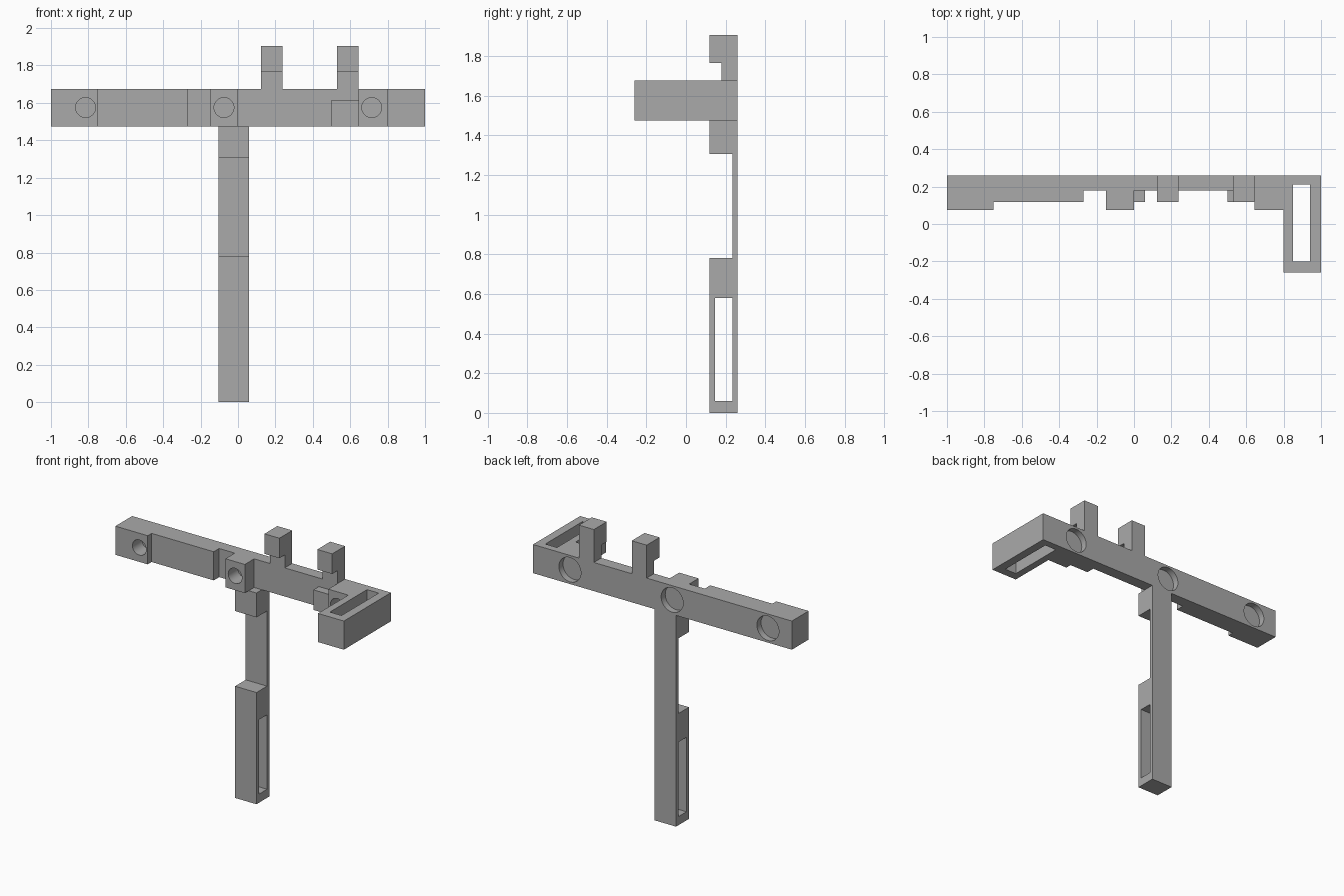
import bpy, bmesh
from mathutils import Matrix, Vector

if "Cube" in bpy.data.objects:
    bpy.data.objects.remove(bpy.data.objects["Cube"], do_unlink=True)

GREY = (0.4, 0.4, 0.4, 1)
grey = bpy.data.materials.new("plain grey")
grey.use_nodes = True
grey.diffuse_color = GREY
grey.node_tree.nodes["Principled BSDF"].inputs["Base Color"].default_value = GREY


def finish(name, bm):
    bmesh.ops.recalc_face_normals(bm, faces=bm.faces)
    mesh = bpy.data.meshes.new(name)
    bm.to_mesh(mesh)
    bm.free()
    mesh.materials.append(grey)
    obj = bpy.data.objects.new(name, mesh)
    bpy.context.collection.objects.link(obj)
    return obj


def prism(name, axis, profile, low, high):
    """Extrude a profile along x (points are y, z) or z (points are x, y)."""
    place = (lambda a, b: (low, a, b)) if axis == "x" else (lambda a, b: (a, b, low))
    push = (high - low, 0, 0) if axis == "x" else (0, 0, high - low)
    bm = bmesh.new()
    face = bm.faces.new([bm.verts.new(place(a, b)) for a, b in profile])
    grown = bmesh.ops.extrude_face_region(bm, geom=[face])["geom"]
    bmesh.ops.translate(bm, vec=push, verts=[g for g in grown if isinstance(g, bmesh.types.BMVert)])
    return finish(name, bm)


def rect(a0, a1, b0, b1):
    return [(a0, b0), (a1, b0), (a1, b1), (a0, b1)]


def drill(name, x, y0, y1, radius):
    bm = bmesh.new()
    turn = Matrix.Translation(Vector((x, (y0 + y1) / 2, HOLE_Z))) @ Matrix.Rotation(1.5707963, 4, "X")
    bmesh.ops.create_cone(bm, cap_ends=True, segments=48, radius1=radius, radius2=radius,
                          depth=y1 - y0, matrix=turn)
    return finish(name, bm)


def cut(obj, cutters):
    for cutter in cutters:
        mod = obj.modifiers.new("cut", "BOOLEAN")
        mod.operation, mod.solver, mod.object = "DIFFERENCE", "EXACT", cutter
    bpy.context.view_layer.update()
    graph = bpy.context.evaluated_depsgraph_get()
    result = bpy.data.meshes.new_from_object(obj.evaluated_get(graph))
    obj.modifiers.clear()
    obj.data = result
    for cutter in cutters:
        bpy.data.objects.remove(cutter, do_unlink=True)


BACK, STEP, MID, PAD = 0.26, 0.178, 0.118, 0.075
BOTTOM, TOP, HOLE_Z = 1.475, 1.675, 1.575

# Crossbar with stepped front and a forward arm on its left end
bar = prism("crossbar", "z", [
    (-1, BACK), (-1, PAD), (-0.75, PAD), (-0.75, MID), (-0.27, MID), (-0.27, STEP),
    (-0.15, STEP), (-0.15, PAD), (0, PAD), (0, STEP), (0.645, STEP), (0.645, PAD),
    (0.8, PAD), (0.8, -0.26), (1, -0.26), (1, BACK)], BOTTOM, TOP)

# Arm slot, blind front holes and wider recesses in the back
cutters = [prism("arm_slot", "z", rect(0.85, 0.94, -0.2, 0.21), 1.4, 1.8)]
for x in (-0.815, -0.075, 0.715):
    cutters.append(drill("front_hole", x, 0, 0.18, 0.053))
    cutters.append(drill("back_recess", x, 0.215, 0.3, 0.085))
cut(bar, cutters)

# Small block beside the left pad
prism("front_block", "z", rect(0.5, 0.645, MID, STEP), BOTTOM, 1.615)

# Two forward-facing hooks on top
for name, x0, x1 in (("right_hook", 0.122, 0.237), ("left_hook", 0.53, 0.645)):
    prism(name, "x", [(BACK, TOP), (BACK, 1.905), (MID, 1.905), (MID, 1.765),
                      (STEP, 1.765), (STEP, TOP)], x0, x1)

# Hanging stem with a thin waist and a slotted lower end
stem = prism("stem", "x", [
    (BACK, 0), (BACK, BOTTOM), (MID, BOTTOM), (MID, 1.305), (0.235, 1.305),
    (0.235, 0.78), (MID, 0.78), (MID, 0)], -0.105, 0.06)
cut(stem, [prism("stem_slot", "x", rect(0.145, 0.235, 0.06, 0.58), -0.3, 0.3)])

# Smooth the round holes only
bpy.ops.object.select_all(action="DESELECT")
bar.select_set(True)
bpy.context.view_layer.objects.active = bar
bpy.ops.object.shade_smooth_by_angle()
